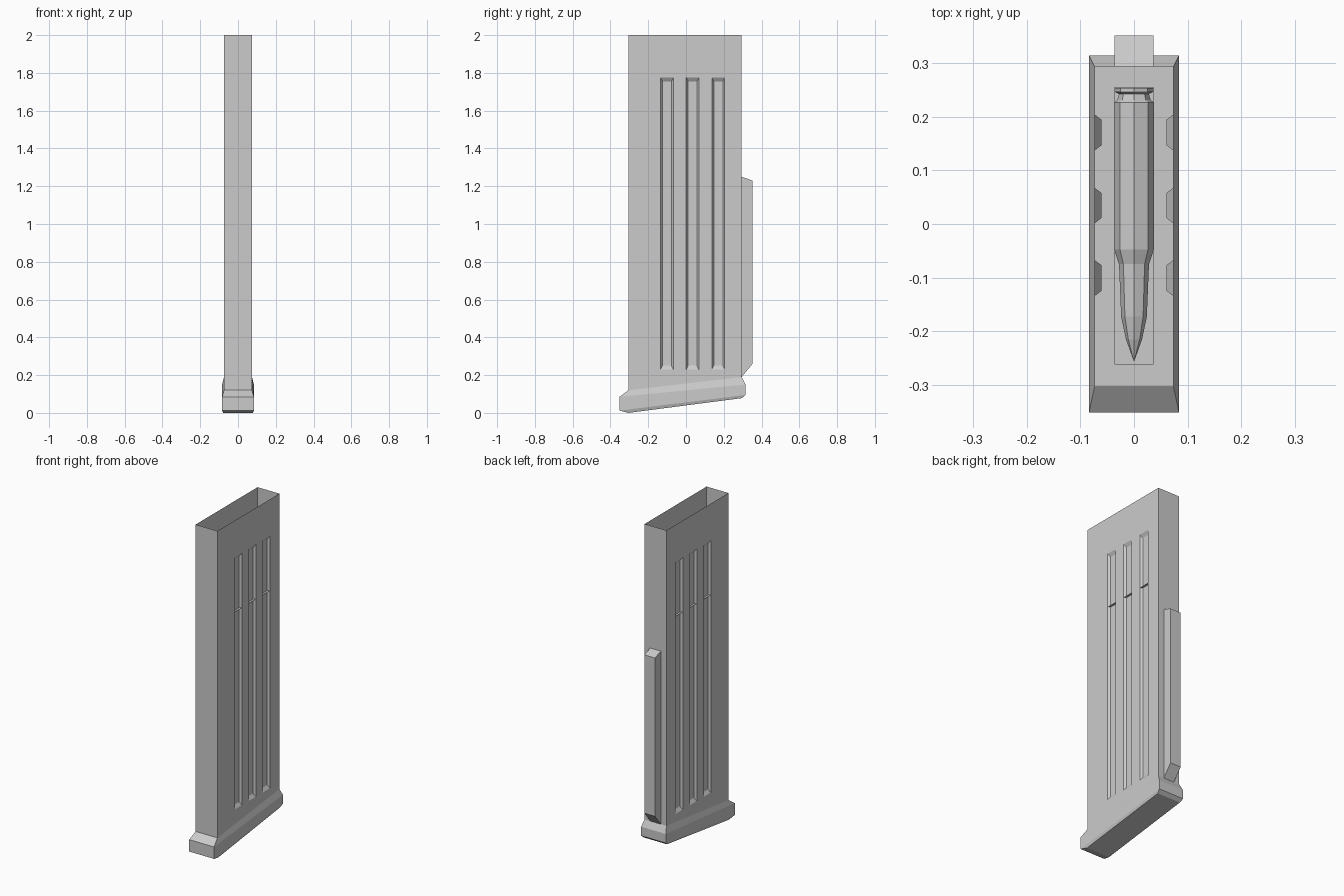
import bpy, bmesh, math

if "Cube" in bpy.data.objects:
    bpy.data.objects.remove(bpy.data.objects["Cube"])

W, YF, YB, TOP = 0.074, -0.305, 0.295, 2.0   # body half width, front, back, top
GROOVES = [(-0.135, -0.067), (0.001, 0.068), (0.137, 0.205)]
GZ0, GZ1, GX = 0.23, 1.775, 0.061            # groove bottom, top, floor x
FOLLOWER_Z = 1.44


def finish(bm, name):
    bmesh.ops.remove_doubles(bm, verts=bm.verts, dist=1e-5)
    bmesh.ops.recalc_face_normals(bm, faces=bm.faces)
    mesh = bpy.data.meshes.new(name)
    bm.to_mesh(mesh)
    bm.free()
    obj = bpy.data.objects.new(name, mesh)
    bpy.context.collection.objects.link(obj)
    return obj


def face(bm, pts):
    return bm.faces.new([bm.verts.new(p) for p in pts])


def loft(bm, rings):
    for a, b in zip(rings, rings[1:]):
        n = len(a)
        for i in range(n):
            j = (i + 1) % n
            face(bm, [a[i], a[j], b[j], b[i]])


def ring(x, y0, z0, y1, z1):
    return [(-x, y0, z0), (x, y0, z0), (x, y1, z1), (-x, y1, z1)]


def box(bm, x, y0, y1, z0, z1):
    rings = [ring(x, y0, z, y1, z) for z in (z0, z1)]
    loft(bm, rings)
    face(bm, rings[0])
    face(bm, rings[1])


def body_foot(y):
    return 0.12 + 0.07 * (y - YF) / (YB - YF)


# Open thin-walled body with pressed grooves on both sides
bm = bmesh.new()
ys = [YF] + [y for g in GROOVES for y in g] + [YB]
for s in (-1, 1):
    for i, (a, b) in enumerate(zip(ys, ys[1:])):
        levels = [(body_foot(a), body_foot(b)), (GZ0, GZ0), (GZ1, GZ1), (TOP, TOP)]
        for k in range(3):
            (a0, b0), (a1, b1) = levels[k], levels[k + 1]
            outer = [(s * W, a, a0), (s * W, b, b0), (s * W, b, b1), (s * W, a, a1)]
            if k == 1 and i % 2 == 1:
                u, v = a + 0.01, b - 0.01
                z0, z1 = GZ0 + 0.02, GZ1 - 0.02
                inner = [(s * GX, u, z0), (s * GX, v, z0), (s * GX, v, z1), (s * GX, u, z1)]
                loft(bm, [outer, inner])
                face(bm, inner)
            else:
                face(bm, outer)
for y in (YF, YB):
    z = body_foot(y)
    face(bm, [(-W, y, z), (W, y, z), (W, y, TOP), (-W, y, TOP)])
finish(bm, "magazine_body")

# Slanted base plate
bm = bmesh.new()
rings = [ring(0.078, -0.305, 0.0, 0.295, 0.078),
         ring(0.084, -0.352, 0.012, 0.315, 0.095),
         ring(0.084, -0.352, 0.085, 0.315, 0.15),
         ring(W, YF, 0.12, YB, 0.19)]
loft(bm, rings)
face(bm, rings[0])
finish(bm, "base_plate")

# Spine rib on the back
bm = bmesh.new()
profile = [(YB, 0.19), (0.352, 0.26), (0.352, 1.23), (YB, 1.25)]
sides = [[(x, y, z) for y, z in profile] for x in (-0.036, 0.036)]
loft(bm, sides)
for side in sides:
    face(bm, side)
finish(bm, "spine_rib")

# Follower: flat plate with a low pad under the cartridge
bm = bmesh.new()
face(bm, ring(W, YF, FOLLOWER_Z, YB, FOLLOWER_Z))
finish(bm, "follower")
bm = bmesh.new()
box(bm, 0.036, -0.263, 0.256, FOLLOWER_Z, FOLLOWER_Z + 0.01)
finish(bm, "follower_pad")

# Eight-sided cartridge lying along y
bm = bmesh.new()
profile = [(0.254, 0.036), (0.247, 0.036), (0.243, 0.028), (0.232, 0.031),
           (0.227, 0.037), (-0.048, 0.037), (-0.075, 0.028), (-0.173, 0.024),
           (-0.216, 0.015), (-0.256, 0.0005)]
cz = FOLLOWER_Z + 0.045
rings = [[(r * math.sin(k * math.pi / 4), y, cz + r * math.cos(k * math.pi / 4))
          for k in range(8)] for y, r in profile]
loft(bm, rings)
face(bm, rings[0])
face(bm, rings[-1])
finish(bm, "cartridge")
